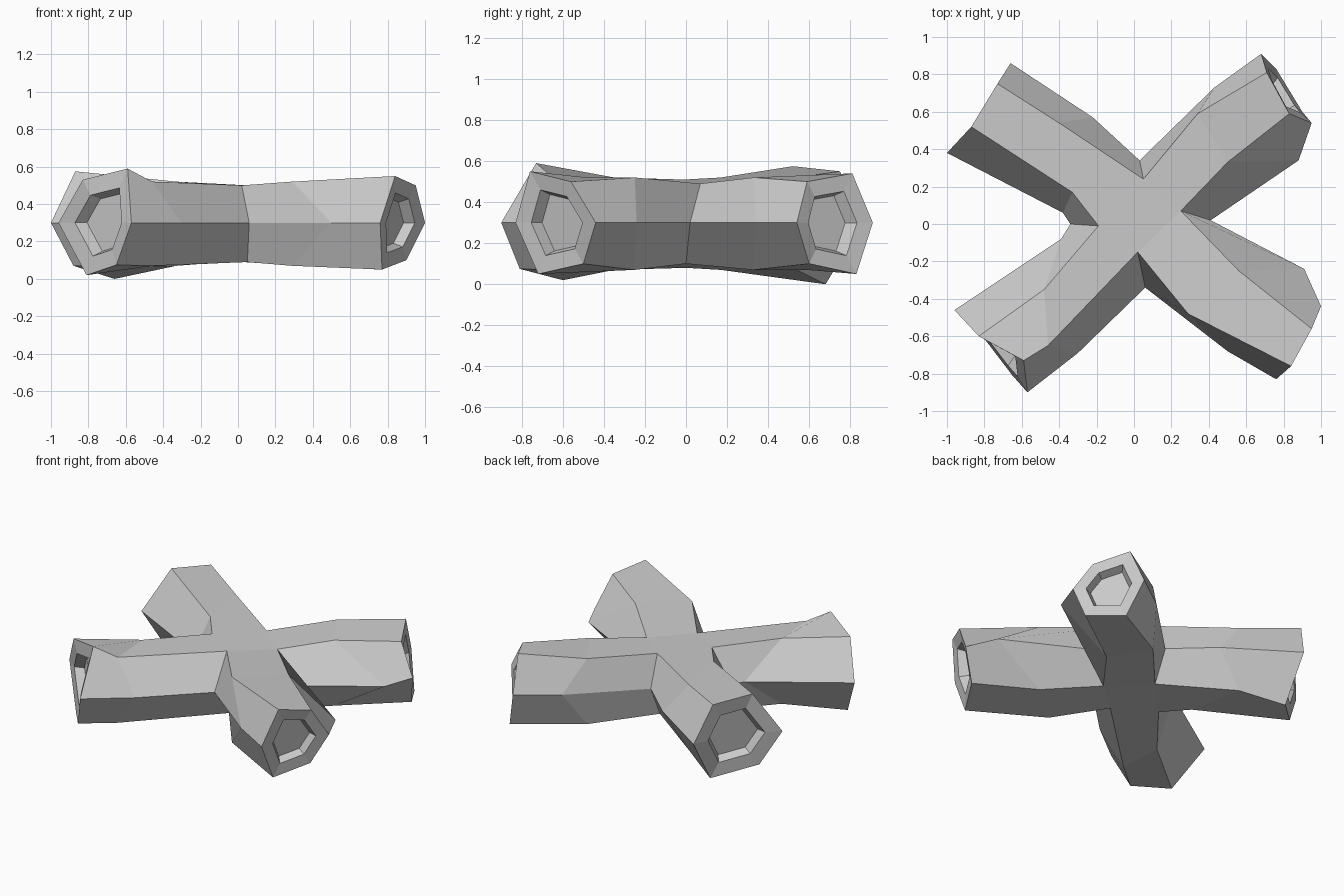
import bpy, bmesh
from mathutils import Vector

if "Cube" in bpy.data.objects:
    bpy.data.objects.remove(bpy.data.objects["Cube"])

MID, TOP, LOW = 0.3, 0.52, 0.07

# Corner posts where neighbouring arms meet: (top, side, bottom)
corners = {
    "E": ((.25, .07, .49), (.41, .02, .3), (.25, .0, .10)),
    "N": ((.05, .24, .50), (.03, .34, .3), (.03, .24, .09)),
    "W": ((-.19, -.01, .51), (-.34, 0, .3), (-.2, .0, .08)),
    "S": ((.02, -.15, .50), (.06, -.34, .3), (.05, -.17, .09)),
}

# Each arm: start corners, middle ring (side, top, top, side in plan),
# end ring (side, top, top, side, bottom, bottom)
arms = [
    ("E", "N", [(.88, .34), (.50, .33), (.34, .59), (.43, .73)],
     [(.95, .54, .3), (.83, .59, .50), (.71, .81, .54), (.68, .91, .3), (.76, .83, .05), (.90, .60, .10)]),
    ("N", "W", [(-.22, .57), (-.40, .54), (-.33, .17), (-.38, .06)],
     [(-.66, .86, .3), (-.73, .75, .55), (-.87, .52, .575), (-1, .38, .3), (-.88, .46, .07), (-.66, .68, 0)]),
    ("W", "S", [(-.39, -.08), (-.48, -.35), (-.46, -.65), (-.30, -.69)],
     [(-.96, -.46, .3), (-.83, -.60, .53), (-.59, -.73, .59), (-.57, -.90, .3), (-.65, -.81, .075), (-.81, -.60, .02)]),
    ("S", "E", [(.50, -.68), (.29, -.48), (.56, -.25), (.91, -.24)],
     [(.76, -.83, .3), (.84, -.76, .55), (.95, -.56, .50), (1, -.44, .3), (.90, -.50, .10), (.77, -.72, .05)]),
]

bm = bmesh.new()
post = {k: [bm.verts.new(p) for p in v] for k, v in corners.items()}


def bridge(a, b):
    n = len(a)
    for i in range(n):
        j = (i + 1) % n
        bm.faces.new((a[i], a[j], b[j], b[i]))


def ring(points):
    return [bm.verts.new(p) for p in points]


# Centre roof and floor
for level in (0, 2):
    bm.faces.new([post[k][level] for k in "ENWS"])

for ka, kb, plan, end in arms:
    a, b = post[ka], post[kb]
    start = [a[1], a[0], b[0], b[1], b[2], a[2]]
    s0, t0, t1, s1 = plan
    middle = ring([(*s0, MID), (*t0, TOP), (*t1, TOP), (*s1, MID), (*t1, LOW), (*t0, LOW)])
    end = [Vector(p) for p in end]
    outer = ring(end)
    bridge(start, middle)
    bridge(middle, outer)
    # Recessed hexagonal end panel
    c = sum(end, Vector()) / 6
    inward = -Vector((c.x, c.y, 0)).normalized()
    rim = ring([c + (p - c) * 0.64 + inward * 0.01 for p in end])
    back = ring([c + (p - c) * 0.55 + inward * 0.07 for p in end])
    bridge(outer, rim)
    bridge(rim, back)
    bm.faces.new(back)

bmesh.ops.recalc_face_normals(bm, faces=bm.faces)
mesh = bpy.data.meshes.new("tunnel_crossing")
bm.to_mesh(mesh)
bm.free()
bpy.context.collection.objects.link(bpy.data.objects.new("tunnel_crossing", mesh))
